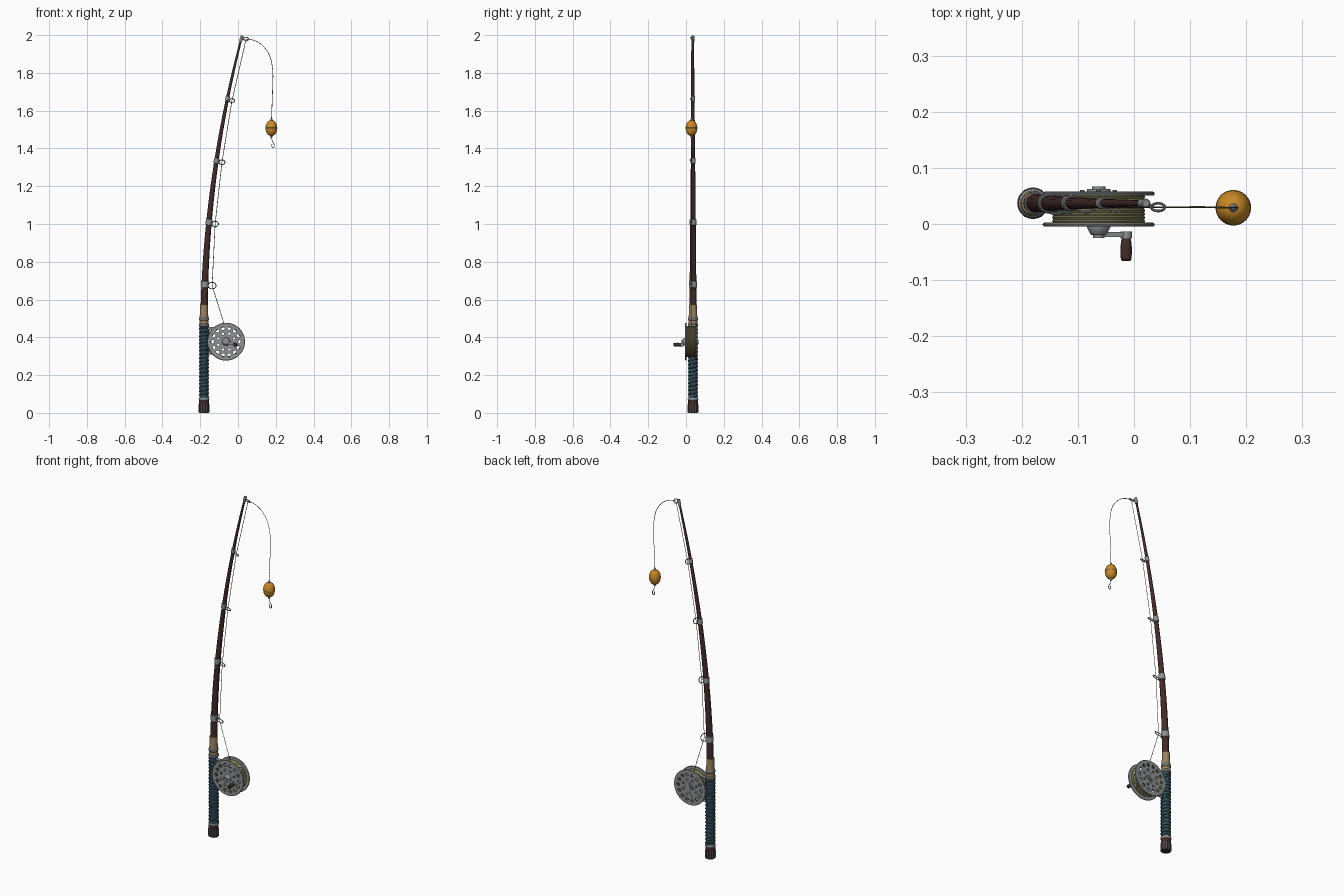
import bpy, math
from mathutils import Vector, Matrix

if "Cube" in bpy.data.objects:
    bpy.data.objects.remove(bpy.data.objects["Cube"])

def mat(name, c):
    m = bpy.data.materials.new(name)
    m.diffuse_color = (*c, 1)
    m.use_nodes = True
    m.node_tree.nodes["Principled BSDF"].inputs["Base Color"].default_value = m.diffuse_color
    return m

BROWN = mat("dark_brown", (0.055, 0.024, 0.022))
METAL = mat("grey_metal", (0.27, 0.28, 0.29))
TEAL = mat("teal_wrap", (0.035, 0.085, 0.11))
CORK = mat("cork_tan", (0.33, 0.22, 0.11))
LINE = mat("olive_line", (0.22, 0.20, 0.09))
ORANGE = mat("float_orange", (0.58, 0.25, 0.02))

UP, BACK = Vector((0, 0, 1)), Vector((0, 1, 0))
RY = 0.037                       # rod plane
LY = 0.03                        # line plane
RC = Vector((-0.063, 0, 0.377))  # reel centre

def finish(ob, m, angle=35):
    ob.data.materials.clear()
    ob.data.materials.append(m)
    bpy.ops.object.select_all(action='DESELECT')
    ob.select_set(True)
    bpy.context.view_layer.objects.active = ob
    if ob.type == 'CURVE':
        bpy.ops.object.convert(target='MESH')
        ob = bpy.context.object
    bpy.ops.object.shade_smooth_by_angle(angle=math.radians(angle))
    return ob

def lathe(name, profile, m, loc=(0, 0, 0), axis=UP, n=32, closed=False):
    """Revolve (radius, height) points; open profiles get end caps."""
    k, verts, faces = len(profile), [], []
    for i in range(n):
        a = 2 * math.pi * i / n
        verts += [(r * math.cos(a), r * math.sin(a), h) for r, h in profile]
    for i in range(n):
        j = (i + 1) % n
        for s in range(k if closed else k - 1):
            t = (s + 1) % k
            faces.append((i * k + s, j * k + s, j * k + t, i * k + t))
    if not closed:
        faces.append([i * k for i in reversed(range(n))])
        faces.append([i * k + k - 1 for i in range(n)])
    me = bpy.data.meshes.new(name)
    me.from_pydata(verts, [], faces)
    ob = bpy.data.objects.new(name, me)
    bpy.context.collection.objects.link(ob)
    q = UP.rotation_difference(Vector(axis).normalized())
    ob.matrix_world = Matrix.Translation(Vector(loc)) @ q.to_matrix().to_4x4()
    return finish(ob, m)

def cyl(name, r, a, b, m, n=20):
    a, b = Vector(a), Vector(b)
    return lathe(name, [(r, 0), (r, (b - a).length)], m, a, b - a, n)

def torus(name, R, r, m, loc, axis, n=28):
    prof = [(R + r * math.cos(t * math.pi / 4), r * math.sin(t * math.pi / 4)) for t in range(8)]
    return lathe(name, prof, m, loc, axis, n, True)

def tube(name, pts, radii, m, res=2, cyclic=False):
    cu = bpy.data.curves.new(name, 'CURVE')
    cu.dimensions, cu.bevel_depth, cu.bevel_resolution, cu.use_fill_caps = '3D', 1, res, True
    sp = cu.splines.new('POLY')
    sp.points.add(len(pts) - 1)
    for i, p in enumerate(pts):
        sp.points[i].co = (*p, 1)
        sp.points[i].radius = radii[i] if isinstance(radii, list) else radii
    ob = bpy.data.objects.new(name, cu)
    bpy.context.collection.objects.link(ob)
    return finish(ob, m, 50)

def smooth_path(pts, n=8):
    """Catmull-Rom through the given points."""
    p = [Vector(v) for v in pts]
    p = [2 * p[0] - p[1]] + p + [2 * p[-1] - p[-2]]
    out = []
    for i in range(1, len(p) - 2):
        a, b, c, d = p[i - 1:i + 3]
        for s in range(n):
            t = s / n
            out.append(0.5 * (2 * b + (c - a) * t + (2 * a - 5 * b + 4 * c - d) * t ** 2
                              + (3 * b - a - 3 * c + d) * t ** 3))
    return out + [p[-2]]

def plate(name, y, thick, m):
    """Perforated reel flange: filled 2D curve with holes."""
    cu = bpy.data.curves.new(name, 'CURVE')
    cu.dimensions, cu.fill_mode, cu.extrude = '2D', 'BOTH', thick / 2
    holes = [(0, 0, 0.098, 64)]
    for count, dist, r, off in ((14, 0.073, 0.0095, 0), (8, 0.045, 0.0065, 0.5)):
        for i in range(count):
            a = 2 * math.pi * (i + off) / count
            holes.append((dist * math.cos(a), dist * math.sin(a), r, 16))
    for cx, cy, r, n in holes:
        sp = cu.splines.new('POLY')
        sp.points.add(n - 1)
        sp.use_cyclic_u = True
        for i in range(n):
            a = 2 * math.pi * i / n
            sp.points[i].co = (cx + r * math.cos(a), cy + r * math.sin(a), 0, 1)
    ob = bpy.data.objects.new(name, cu)
    bpy.context.collection.objects.link(ob)
    ob.location = RC + Vector((0, y, 0))
    ob.rotation_euler = (math.pi / 2, 0, 0)
    return finish(ob, m)

def rod_at(z):
    return Vector((-0.18 + 0.2 * (max(z - 0.45, 0) / 1.54) ** 2, RY, z))

def rod_r(z):
    return 0.02 - 0.0097 * (z - 0.45)

# rod blank
zs = [0.45 + 1.54 * i / 40 for i in range(41)]
tube("rod_blank", [rod_at(z) for z in zs], [rod_r(z) for z in zs], BROWN, 4)

# butt cap with metal ribs
base = (-0.18, RY, 0)
lathe("butt_cap", [(0.024, 0), (0.026, 0.003), (0.026, 0.07)], BROWN, base)
for i in range(12):
    a = 2 * math.pi * i / 12
    o = Vector((-0.18 + 0.0252 * math.cos(a), RY + 0.0252 * math.sin(a), 0))
    cyl("butt_rib", 0.0032, o + UP * 0.002, o + UP * 0.045, METAL, 8)
lathe("butt_ring", [(0.026, 0.068), (0.028, 0.071), (0.028, 0.077), (0.026, 0.08)], METAL, base)

# grip with spiral wrap
lathe("grip_core", [(0.0235, 0.075), (0.0235, 0.462)], TEAL, base)
turns, steps = 19, 20
tube("grip_wrap", [(-0.18 + 0.0228 * math.cos(2 * math.pi * i / steps),
                    RY + 0.0228 * math.sin(2 * math.pi * i / steps),
                    0.085 + 0.37 * i / (turns * steps)) for i in range(turns * steps + 1)],
     0.0048, TEAL, 1)
lathe("grip_top_ring", [(0.024, 0.456), (0.027, 0.459), (0.027, 0.468), (0.024, 0.471)], METAL, base)

# cork fore grip
lathe("fore_grip", [(0.023, 0.468), (0.023, 0.51), (0.021, 0.53), (0.0205, 0.572)], CORK, base)
lathe("fore_grip_ring", [(0.023, 0.488), (0.026, 0.492), (0.026, 0.502), (0.023, 0.506)], METAL, base)

# line guides: collar, ring and two legs
rings = [(0.68, (-0.137, 0.674), 0.021), (1.01, (-0.121, 1.0), 0.0175), (1.335, (-0.085, 1.327), 0.0155),
         (1.665, (-0.032, 1.653), 0.0135), (1.985, (0.043, 1.979), 0.012)]
centres = []
for z, (rx, rz), R in rings:
    p, d = rod_at(z), (rod_at(z + 0.02) - rod_at(z - 0.02)).normalized()
    r, h = rod_r(z) + 0.003, 0.008 + 0.45 * rod_r(z)
    lathe("guide_collar", [(r - 0.002, -h - 0.002), (r, -h), (r, h), (r - 0.002, h + 0.002)],
          METAL, p, d, 20)
    c = Vector((rx, LY, rz))
    centres.append(c)
    torus("guide_ring", R, 0.0024, METAL, c, (0, 0.82, 0.57))
    for s in (-1, 1):
        end = c + Vector((-R * 0.9, -0.57 * s * R * 0.4, 0.82 * s * R * 0.4))
        cyl("guide_leg", 0.002, p + d * s * h * 0.6, end, METAL, 8)
tip = rod_at(1.98)
cyl("tip_cap", 0.008, rod_at(1.965), rod_at(1.995), METAL, 16)

# reel flanges, spool and hub
plate("reel_front_flange", -0.001, 0.006, METAL)
plate("reel_back_flange", 0.054, 0.006, METAL)
for y in (-0.001, 0.054):
    torus("flange_rim", 0.0965, 0.0035, METAL, RC + BACK * y, BACK, 64)
wind = [(0.081 + (0.002 if i % 2 else 0), 0.002 + 0.05 * i / 16) for i in range(17)]
lathe("wound_line", wind + [(0.077, 0.052), (0.077, 0.002)], LINE, RC, BACK, 48, True)
cyl("spool_core", 0.03, RC, RC + BACK * 0.052, METAL, 32)
lathe("front_hub", [(0.012, -0.02), (0.015, -0.018), (0.021, -0.006), (0.021, 0)], METAL, RC, BACK)
lathe("back_hub", [(0.021, 0.056), (0.021, 0.062), (0.012, 0.062), (0.012, 0.067)], METAL, RC, BACK)
for i in range(4):
    a = math.pi / 2 * i
    o = RC + Vector((0.029 * math.cos(a), 0.055, 0.029 * math.sin(a)))
    cyl("back_screw", 0.004, o, o + BACK * 0.006, METAL, 10)

# crank arm and knob
k = Vector((-0.014, 0, 0.361))
arm = (k - RC).normalized()
bpy.ops.mesh.primitive_cube_add(size=1, location=(RC + k) / 2 + BACK * -0.019)
ob = bpy.context.object
ob.name = "crank_arm"
ob.scale = ((k - RC).length, 0.009, 0.014)
ob.rotation_euler = (0, math.atan2(-arm.z, arm.x), 0)
finish(ob, METAL)
cyl("crank_boss", 0.01, RC + BACK * -0.025, RC + BACK * -0.012, METAL)
cyl("crank_end", 0.01, k + BACK * -0.026, k + BACK * -0.0135, METAL)
lathe("crank_knob", [(0.007, -0.066), (0.0095, -0.063), (0.0105, -0.045), (0.009, -0.03), (0.007, -0.024)],
      BROWN, k, BACK, 20)

# reel foot against the grip
bpy.ops.mesh.primitive_cube_add(size=1, location=(-0.152, LY, 0.385))
ob = bpy.context.object
ob.name = "reel_foot"
ob.scale = (0.008, 0.022, 0.13)
finish(ob, METAL)
for z in (0.315, 0.448):
    cyl("foot_post", 0.007, (-0.165, LY, z), (-0.128, LY, z), METAL, 12)

# fishing line from spool through guides to the float
tube("running_line", [(-0.07, LY, 0.459)] + [tuple(c) for c in centres], 0.0016, LINE, 0)
fx, fy, fz = 0.177, 0.029, 1.508
tube("hanging_line", smooth_path([centres[-1], (0.085, LY, 1.972), (0.13, LY, 1.945), (0.168, fy, 1.89),
     (0.184, fy, 1.81), (0.183, fy, 1.71), (fx, fy, 1.55)]), 0.0016, LINE, 0)

# float, band, end caps
fprof = [(max(0.031 * math.sin(math.pi * i / 14) ** 0.9, 0.004), -0.042 * math.cos(math.pi * i / 14))
         for i in range(15)]
lathe("float_body", fprof, ORANGE, (fx, fy, fz))
torus("float_band", 0.0295, 0.0022, METAL, (fx, fy, fz), UP, 32)
for s in (-1, 1):
    lathe("float_cap", [(0.009, 0.037), (0.007, 0.043), (0.0035, 0.052)], METAL, (fx, fy, fz), (0, 0, s), 16)

# hook under the float
tube("hook_line", [(fx, fy, 1.46), (0.182, fy, 1.435)], 0.0016, LINE, 0)
tube("hook", smooth_path([(0.182, fy, 1.437), (0.192, fy, 1.42), (0.191, fy, 1.408), (0.183, fy, 1.405),
     (0.178, fy, 1.413), (0.18, fy, 1.423)], 5), 0.002, METAL, 1)
